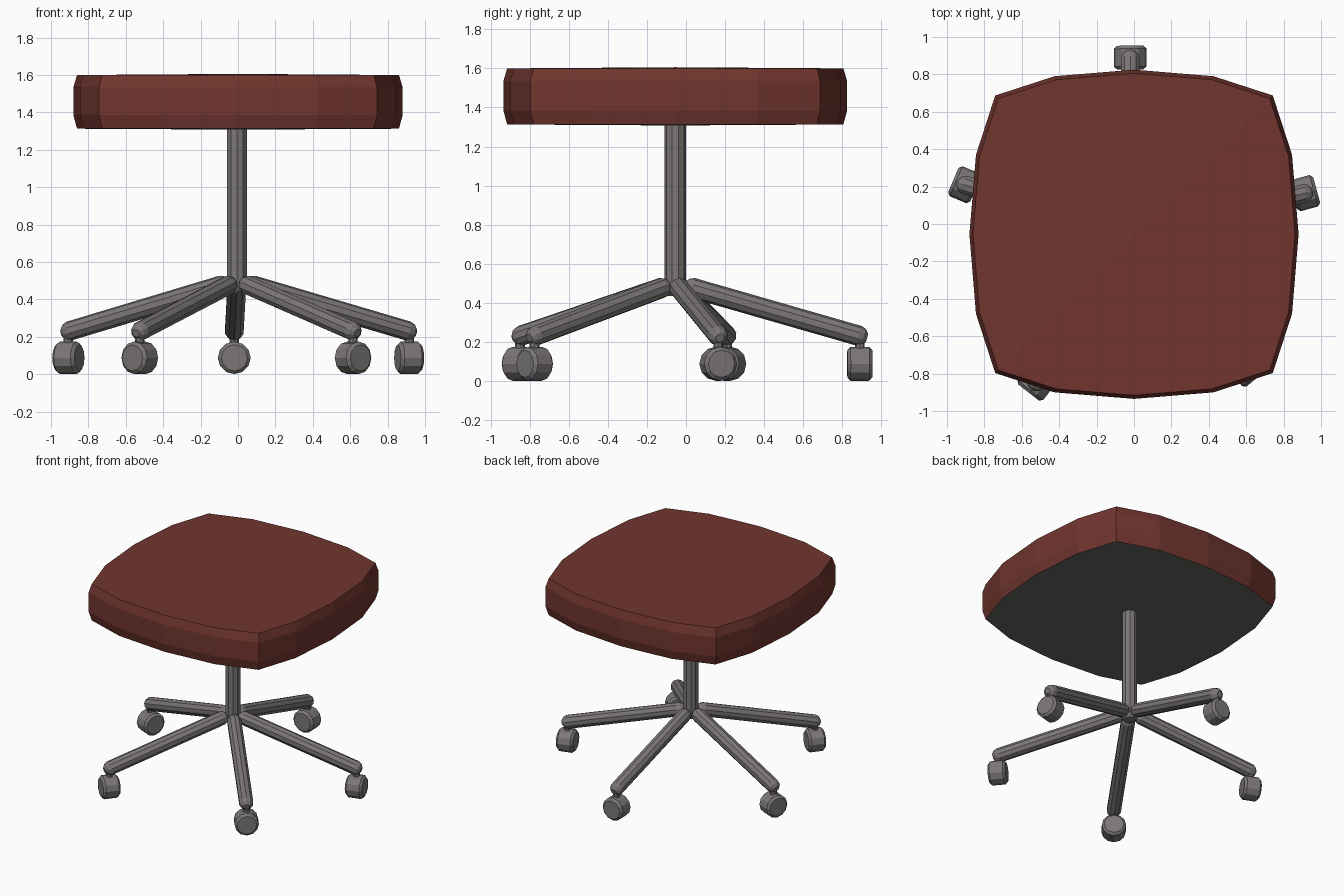
import bpy, bmesh, math
from mathutils import Vector

if "Cube" in bpy.data.objects:
    bpy.data.objects.remove(bpy.data.objects["Cube"])


def material(name, rgb):
    m = bpy.data.materials.new(name)
    m.diffuse_color = (*rgb, 1)
    m.use_nodes = True
    m.node_tree.nodes["Principled BSDF"].inputs["Base Color"].default_value = m.diffuse_color
    return m


RED = material("dark red upholstery", (0.165, 0.036, 0.028))
METAL = material("grey metal", (0.2, 0.185, 0.183))
UNDER = material("dark grey underside", (0.13, 0.13, 0.125))


def finish(bm, name, mats):
    bmesh.ops.recalc_face_normals(bm, faces=bm.faces)
    me = bpy.data.meshes.new(name)
    bm.to_mesh(me)
    bm.free()
    for m in mats:
        me.materials.append(m)
    ob = bpy.data.objects.new(name, me)
    bpy.context.collection.objects.link(ob)
    return ob


def skin(bm, rings):
    """Join consecutive vertex rings with quads."""
    for a, b in zip(rings, rings[1:]):
        n = len(a)
        for i in range(n):
            bm.faces.new((a[i], a[(i + 1) % n], b[(i + 1) % n], b[i]))


def lathe(name, origin, axis, profile, sides):
    """Closed turned part: profile is (distance along axis, radius)."""
    axis = Vector(axis).normalized()
    side = axis.cross(Vector((0, 0, 1)))
    side = side.normalized() if side.length > 1e-4 else Vector((1, 0, 0))
    up = side.cross(axis)
    bm = bmesh.new()
    rings = []
    for t, r in profile:
        rings.append([bm.verts.new(Vector(origin) + axis * t + r * (
            up * math.cos(2 * math.pi * i / sides) + side * math.sin(2 * math.pi * i / sides)))
            for i in range(sides)])
    skin(bm, rings)
    bm.faces.new(rings[0])
    bm.faces.new(rings[-1])
    return finish(bm, name, [METAL])


HX, HY = -0.005, -0.055

# Seat cushion: rounded-square outline with chamfered rims and a slight crown
quarter = [(0.88, 0), (0.845, 0.425), (0.742, 0.742), (0.42, 0.85)]
outline = []
for k in range(4):
    pts = quarter[:]
    c, s = [(1, 0), (0, 1), (-1, 0), (0, -1)][k]
    outline += [(x * c - y * s, x * s + y * c) for x, y in
                [pts[0], pts[1], pts[2], (pts[1][1], pts[1][0])]]
bm = bmesh.new()
rings = [[bm.verts.new((x * f, HY + y * f, z)) for x, y in outline]
         for z, f in ((1.313, 0.978), (1.385, 1), (1.535, 1), (1.6, 0.978))]
skin(bm, rings)
for ring, z in ((rings[0], 1.308), (rings[-1], 1.606)):
    mid = bm.verts.new((0, HY, z))
    for i in range(len(ring)):
        f = bm.faces.new((ring[i], ring[(i + 1) % len(ring)], mid))
        f.material_index = 1 if z < 1.4 else 0
finish(bm, "seat", [RED, UNDER])

# Central column
lathe("column", (HX, HY, 0.435), (0, 0, 1), [(0, 0.045), (0.015, 0.056), (0.885, 0.056)], 10)

# Five legs, each with a caster: wheel centre x, y and wheel heading in degrees
casters = {
    "back": (-0.02, 0.89, 91),
    "left": (-0.907, 0.21, 157),
    "front_left": (-0.525, -0.85, 232),
    "front_right": (0.615, -0.775, 309),
    "right": (0.915, 0.165, 15.4),
}
for name, (x, y, deg) in casters.items():
    # Sloping leg with domed ends
    flat = Vector((x - HX, y - HY, 0))
    start = Vector((HX, HY, 0.48)) + flat.normalized() * 0.075
    end = Vector((x, y, 0.23))
    d = end - start
    n = d.length
    lathe(name + "_leg", start, d,
          [(-0.03, 0.022), (-0.012, 0.043), (0.012, 0.052), (n - 0.005, 0.052),
           (n + 0.02, 0.043), (n + 0.038, 0.022)], 10)
    # Caster wheel with bevelled rims
    a = math.radians(deg)
    lathe(name + "_wheel", (x, y, 0.088), (math.cos(a), math.sin(a), 0),
          [(-0.064, 0.07), (-0.048, 0.087), (0.048, 0.087), (0.064, 0.07)], 12)
    # Short stem joining wheel and leg
    lathe(name + "_stem", (x, y, 0.12), (0, 0, 1), [(0, 0.025), (0.1, 0.025)], 8)
